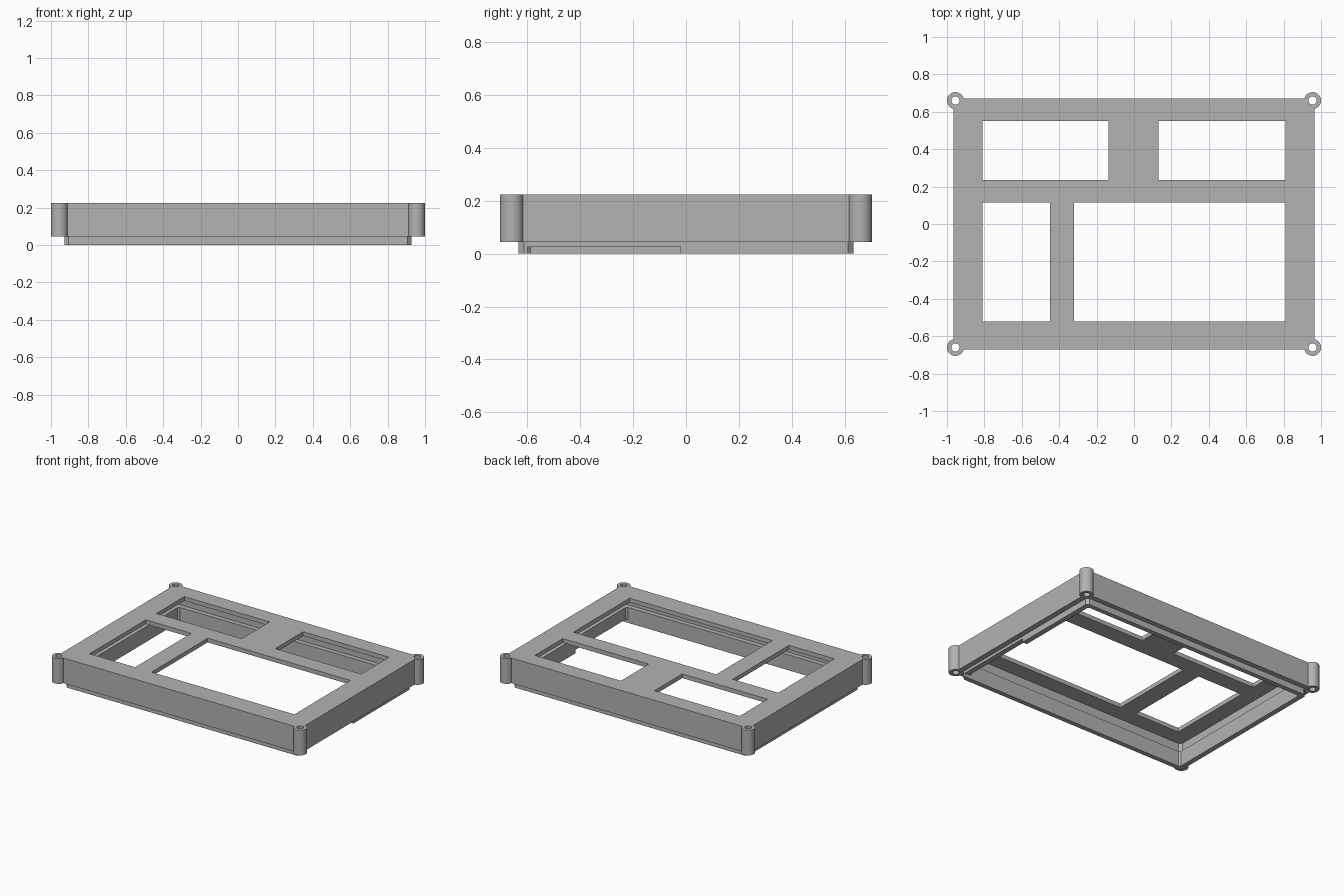
import bpy
import bmesh
from math import radians
from mathutils import Matrix

default = bpy.data.objects.get("Cube")
if default:
    bpy.data.objects.remove(default, do_unlink=True)

grey = bpy.data.materials.new("plain grey")
grey.use_nodes = True
grey.diffuse_color = (0.45, 0.45, 0.45, 1)
grey.node_tree.nodes["Principled BSDF"].inputs["Base Color"].default_value = (0.45, 0.45, 0.45, 1)


def make_object(name, bm):
    bmesh.ops.recalc_face_normals(bm, faces=bm.faces)
    mesh = bpy.data.meshes.new(name)
    bm.to_mesh(mesh)
    bm.free()
    mesh.materials.append(grey)
    obj = bpy.data.objects.new(name, mesh)
    bpy.context.collection.objects.link(obj)
    return obj


def block(name, x0, x1, y0, y1, z0, z1, chamfer=0):
    """Box, optionally with chamfered upright edges."""
    bm = bmesh.new()
    size = Matrix.Diagonal((x1 - x0, y1 - y0, z1 - z0, 1))
    place = Matrix.Translation(((x0 + x1) / 2, (y0 + y1) / 2, (z0 + z1) / 2))
    bmesh.ops.create_cube(bm, size=1, matrix=place @ size)
    if chamfer:
        upright = [e for e in bm.edges
                   if abs(e.verts[0].co.z - e.verts[1].co.z) > 0.001]
        bmesh.ops.bevel(bm, geom=upright, offset=chamfer, segments=1,
                        affect='EDGES')
    return make_object(name, bm)


def centred_block(name, hx, hy, z0, z1, chamfer=0):
    return block(name, -hx, hx, -hy, hy, z0, z1, chamfer)


def cylinder(name, x, y, radius, z0, z1):
    bm = bmesh.new()
    bmesh.ops.create_cone(bm, cap_ends=True, segments=48, radius1=radius,
                          radius2=radius, depth=z1 - z0,
                          matrix=Matrix.Translation((x, y, (z0 + z1) / 2)))
    return make_object(name, bm)


def combine(target, part, operation):
    """Apply a boolean and discard the part used for it."""
    mod = target.modifiers.new(operation.lower(), 'BOOLEAN')
    mod.operation = operation
    mod.solver = 'EXACT'
    mod.object = part
    bpy.context.view_layer.objects.active = target
    bpy.ops.object.modifier_apply(modifier=mod.name)
    bpy.data.objects.remove(part, do_unlink=True)


RIM, TOP = 0.045, 0.225
POSTS = [(sx * 0.955, sy * 0.66) for sx in (-1, 1) for sy in (-1, 1)]
# Window openings as x0, x1, y0, y1
WINDOWS = [(-0.81, -0.135, 0.235, 0.55), (0.13, 0.81, 0.235, 0.55),
           (-0.81, -0.45, -0.52, 0.115), (-0.32, 0.81, -0.52, 0.115)]

# Outer walls with a narrower lip below and round corner posts
frame = centred_block("case_frame", 0.965, 0.67, RIM, TOP)
combine(frame, centred_block("lip", 0.927, 0.634, 0, 0.1, 0.02), 'UNION')
for x, y in POSTS:
    combine(frame, cylinder("corner_post", x, y, 0.045, RIM, TOP), 'UNION')

# Stepped cavity: narrow at the lip, wider under the top plate
combine(frame, centred_block("lower_cavity", 0.89, 0.60, -0.1, 0.15, 0.012), 'DIFFERENCE')
combine(frame, centred_block("upper_cavity", 0.927, 0.634, 0.11, 0.195, 0.02), 'DIFFERENCE')

# Windows, screw holes and the notch in the left lip
for window in WINDOWS:
    combine(frame, block("window", *window, 0.15, 0.3), 'DIFFERENCE')
for x, y in POSTS:
    combine(frame, cylinder("screw_hole", x, y, 0.022, -0.1, 0.4), 'DIFFERENCE')
combine(frame, block("lip_notch", 0.85, 1.0, -0.60, -0.02, -0.1, 0.025), 'DIFFERENCE')

# Smooth posts, sharp edges elsewhere
bpy.ops.object.select_all(action='DESELECT')
frame.select_set(True)
bpy.context.view_layer.objects.active = frame
bpy.ops.object.shade_smooth_by_angle(angle=radians(30))
